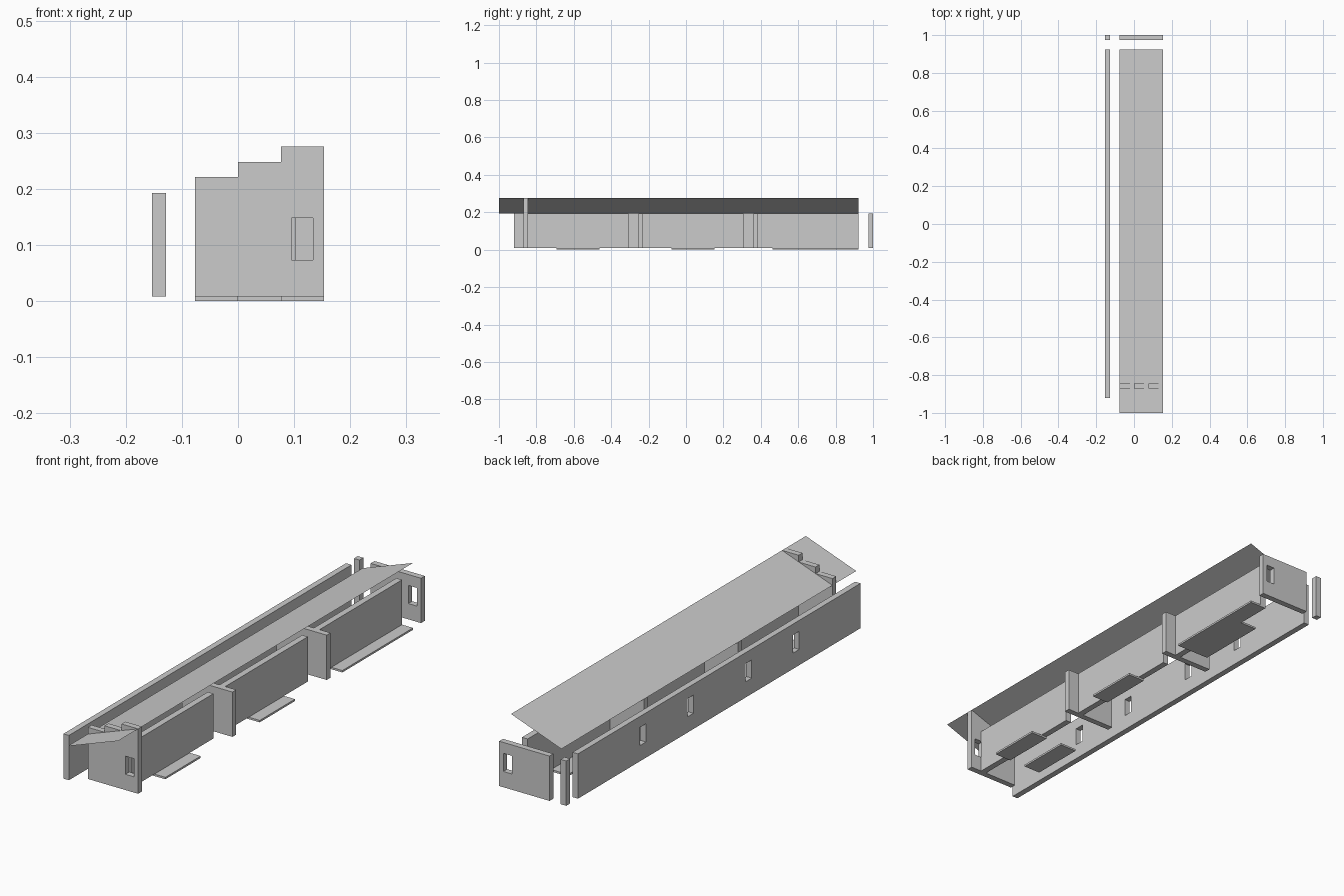
import bpy
import bmesh

if "Cube" in bpy.data.objects:
    bpy.data.objects.remove(bpy.data.objects["Cube"])

Z0, Z1 = 0.008, 0.193            # wall base and wall top
XL, XR = -0.077, 0.153           # room width
T = 0.025                        # wall thickness
WIN_Z = (0.073, 0.148)           # window sill and head


def new_object(name, bm):
    bmesh.ops.recalc_face_normals(bm, faces=bm.faces)
    mesh = bpy.data.meshes.new(name)
    bm.to_mesh(mesh)
    bm.free()
    ob = bpy.data.objects.new(name, mesh)
    bpy.context.collection.objects.link(ob)
    return ob


def prism(name, profile, y0, y1):
    """Extrude an x-z profile from y0 to y1."""
    bm = bmesh.new()
    face = bm.faces.new([bm.verts.new((x, y0, z)) for x, z in profile])
    ext = bmesh.ops.extrude_face_region(bm, geom=[face])
    verts = [g for g in ext["geom"] if isinstance(g, bmesh.types.BMVert)]
    bmesh.ops.translate(bm, verts=verts, vec=(0, y1 - y0, 0))
    return new_object(name, bm)


def box(name, x, y, z=(Z0, Z1)):
    profile = [(x[0], z[0]), (x[1], z[0]), (x[1], z[1]), (x[0], z[1])]
    return prism(name, profile, *y)


def cut_window(wall, x, y):
    cutter = box("window_cutter", x, y, WIN_Z)
    cutter.hide_render = True
    mod = wall.modifiers.new("window", 'BOOLEAN')
    mod.operation = 'DIFFERENCE'
    mod.solver = 'EXACT'
    mod.object = cutter
    deps = bpy.context.evaluated_depsgraph_get()
    mesh = bpy.data.meshes.new_from_object(wall.evaluated_get(deps))
    wall.modifiers.clear()
    wall.data = mesh
    bpy.data.objects.remove(cutter)


# Long outer wall with four windows, and the separate corner post
long_wall = box("long_wall", (-0.153, -0.128), (-0.92, 0.923))
for yc in (-0.5, -0.19, 0.19, 0.5):
    cut_window(long_wall, (-0.2, -0.1), (yc - 0.02, yc + 0.02))
box("corner_post", (-0.153, -0.128), (0.975, 1.0))

# Front gable wall with stepped top
gable = prism("stepped_front_wall", [
    (XL, Z0), (XR, Z0), (XR, 0.276), (0.077, 0.276), (0.077, 0.248),
    (0, 0.248), (0, 0.221), (XL, 0.221)], -0.87, -0.845)
cut_window(gable, (0.095, 0.134), (-0.9, -0.8))

# Back end wall
end_wall = box("back_end_wall", (XL, XR), (0.975, 1.0))
cut_window(end_wall, (0.095, 0.134), (0.95, 1.05))

# Cross walls, and a side wall per room leaving a door gap before the next cross wall
for i, y in enumerate((-0.87, -0.255, 0.36)):
    if i:
        box(f"cross_wall_{i}", (XL, XR), (y, y + T))
    box(f"room_side_wall_{i + 1}", (0.077, 0.103), (y + T, y + 0.563))

# Floor slabs
slabs = [
    ((0.077, XR), (-0.692, -0.462)),
    ((XL, 0), (-0.692, -0.462)),
    ((0.077, XR), (-0.077, 0.153)),
    ((0.077, XR), (0.462, 0.923)),
    ((0, 0.077), (0.462, 0.769)),
]
for i, (x, y) in enumerate(slabs):
    box(f"floor_slab_{i + 1}", x, y, (0, Z0))

# Thin sloping roof sheet
bm = bmesh.new()
bm.faces.new([bm.verts.new(p) for p in (
    (XL, -1, Z1), (XR, -1, 0.276), (XR, 0.923, 0.276), (XL, 0.923, Z1))])
new_object("roof", bm)
